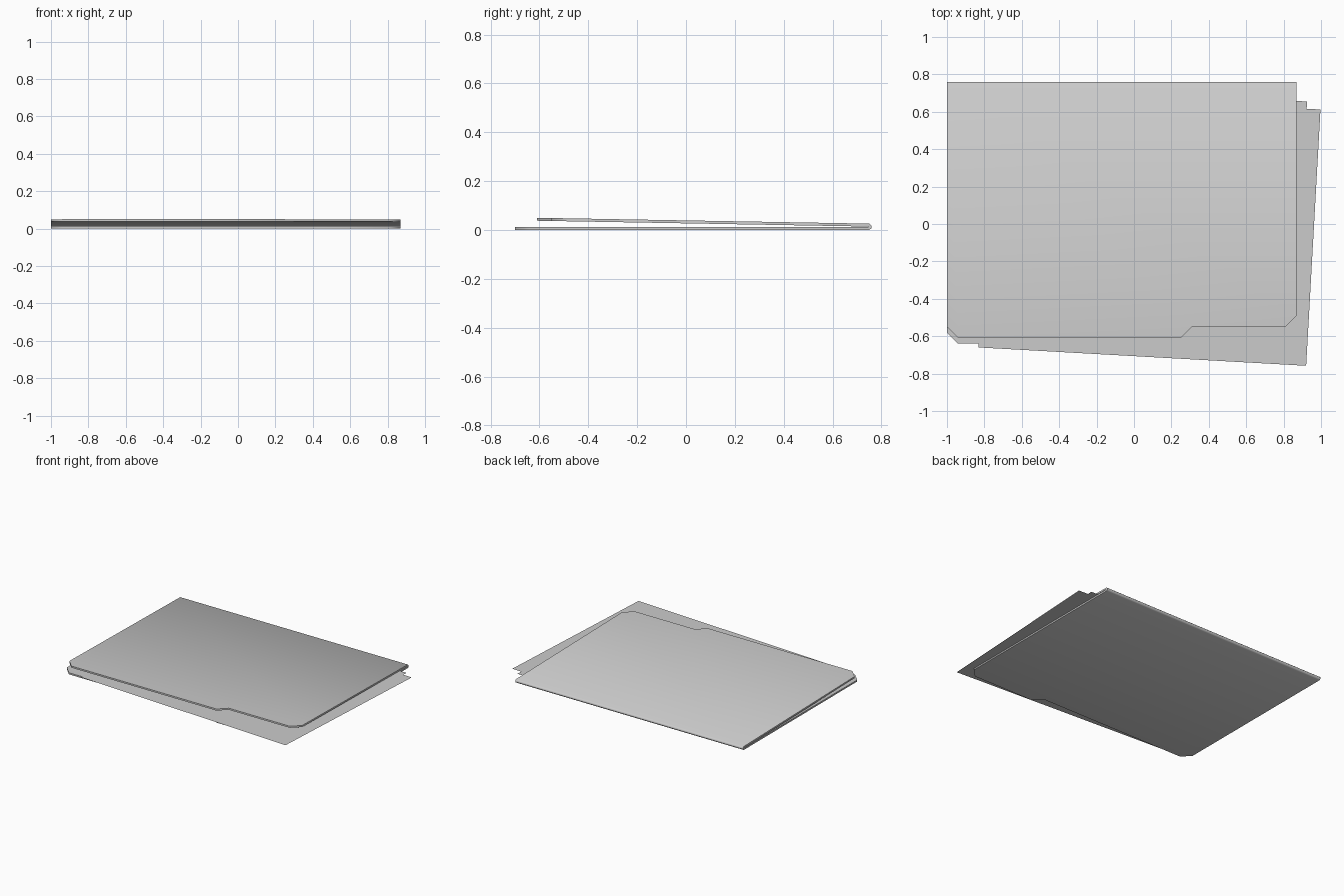
import bpy, bmesh, math

cube = bpy.data.objects.get("Cube")
if cube:
    bpy.data.objects.remove(cube)

# One light grey card colour for everything
grey = bpy.data.materials.new("light_grey_card")
grey.use_nodes = True
colour = (0.6, 0.6, 0.6, 1)
grey.diffuse_color = colour
grey.node_tree.nodes["Principled BSDF"].inputs["Base Color"].default_value = colour

LEFT, RIGHT, THICK = -1.0, 0.87, 0.012


def make(name, bm):
    mesh = bpy.data.meshes.new(name)
    bm.to_mesh(mesh)
    bm.free()
    mesh.materials.append(grey)
    obj = bpy.data.objects.new(name, mesh)
    bpy.context.collection.objects.link(obj)
    return obj


# Folder: front edge outlines of the two flaps, from -x to +x
def flap_edge(front, step):
    c = 0.06
    tab = front + step
    return [(LEFT, front + c), (LEFT + c, front), (0.25, front),
            (0.31, tab), (RIGHT - c, tab), (RIGHT, tab + c)]


def top_z(y):
    return 0.020 + (0.748 - y) * 0.0176


bm = bmesh.new()
# Rounded spine strip in the middle of the card thickness
spine = [(0.748, 0.020), (0.754, 0.015), (0.754, 0.011), (0.748, 0.006)]
rows = [[bm.verts.new((x, y, z)) for x in (LEFT, RIGHT)] for y, z in spine]
for a, b in zip(rows, rows[1:]):
    bm.faces.new((a[0], b[0], b[1], a[1]))
# Upper flap with the cut-away, lower flap with the tab
upper = [bm.verts.new((x, y, top_z(y))) for x, y in flap_edge(-0.61, 0.06)]
lower = [bm.verts.new((x, y, 0.006)) for x, y in flap_edge(-0.64, -0.06)]
bm.faces.new(upper + [rows[0][1], rows[0][0]])
bm.faces.new(lower + [rows[-1][1], rows[-1][0]])
bmesh.ops.recalc_face_normals(bm, faces=bm.faces)
folder = make("folder", bm)

bpy.ops.object.select_all(action='DESELECT')
folder.select_set(True)
bpy.context.view_layer.objects.active = folder
mod = folder.modifiers.new("card_thickness", 'SOLIDIFY')
mod.thickness = THICK
mod.offset = 0
mod.use_even_offset = True
bpy.ops.object.modifier_apply(modifier=mod.name)
bpy.ops.object.shade_smooth_by_angle(angle=math.radians(70))


# Loose paper sheets, slightly turned, placed by their back +x corner
def sheet(name, corner, z, degrees, width=1.755, depth=1.372):
    bm = bmesh.new()
    pts = [(0, 0), (-width, 0), (-width, -depth), (0, -depth)]
    bm.faces.new([bm.verts.new((x, y, 0)) for x, y in pts])
    obj = make(name, bm)
    obj.location = (*corner, z)
    obj.rotation_euler.z = math.radians(degrees)


sheet("upper_sheet", (0.997, 0.612), 0.0165, -3.2)
sheet("lower_sheet", (0.925, 0.655), 0.0145, -2.7)
